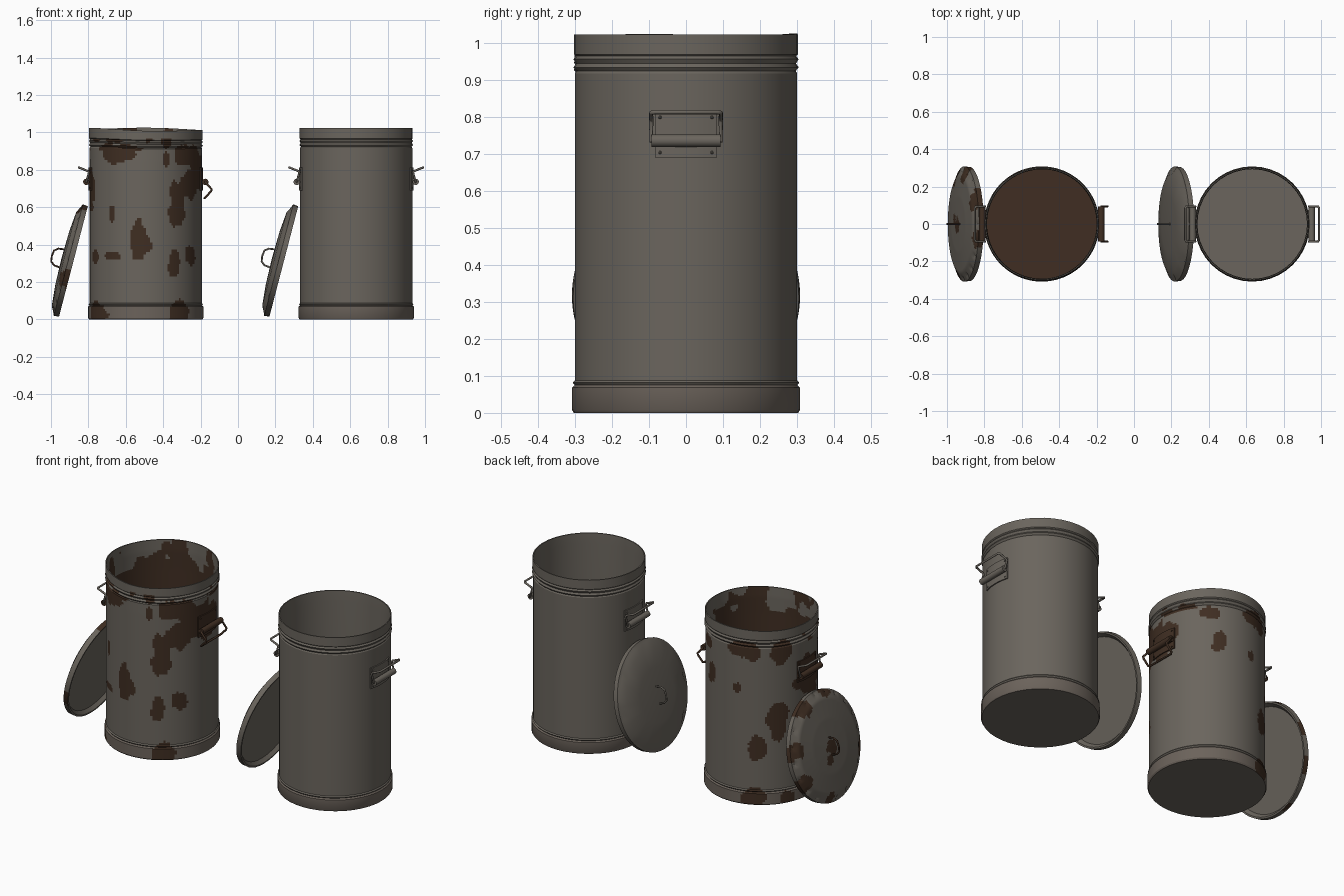
import bpy, bmesh, math
from math import sin, cos, radians, degrees, pi
from mathutils import Vector, Matrix, noise

cube = bpy.data.objects.get("Cube")
if cube:
    bpy.data.objects.remove(cube, do_unlink=True)


def material(name, color):
    mat = bpy.data.materials.new(name)
    mat.use_nodes = True
    mat.diffuse_color = (*color, 1)
    mat.node_tree.nodes["Principled BSDF"].inputs["Base Color"].default_value = (*color, 1)
    return mat


STEEL = material("dull steel", (.145, .13, .11))
BASE = material("warm steel", (.148, .124, .104))
RUST = material("dark rust", (.05, .027, .016))


def finish(bm, name, mats, matrix, rule=None):
    """Turn a bmesh into a smooth shaded object, coloured by a face rule."""
    bmesh.ops.recalc_face_normals(bm, faces=bm.faces)
    if rule:
        for f in bm.faces:
            f.material_index = rule(f.calc_center_median(), f.normal)
    mesh = bpy.data.meshes.new(name)
    bm.to_mesh(mesh)
    bm.free()
    for m in mats:
        mesh.materials.append(m)
    mesh.shade_smooth()
    mesh.set_sharp_from_angle(angle=radians(32))
    obj = bpy.data.objects.new(name, mesh)
    obj.matrix_world = matrix
    bpy.context.collection.objects.link(obj)
    return obj


def resample(profile, step):
    points = [Vector(profile[0])]
    for a, b in zip(profile, profile[1:]):
        a, b = Vector(a), Vector(b)
        n = max(1, math.ceil((b - a).length / step))
        points += [a.lerp(b, i / n) for i in range(1, n + 1)]
    return points


def lathe(profile, segs, step=9, tweak=None):
    """Revolve a profile of (radius, height) points about z."""
    bm = bmesh.new()
    rings = []
    for r, z in resample(profile, step):
        count = segs if r > 1e-5 else 1
        ring = []
        for i in range(count):
            a = 2 * pi * i / segs
            co = Vector((r * cos(a), r * sin(a), z))
            ring.append(bm.verts.new(tweak(co, a, i) if tweak else co))
        rings.append(ring)
    for p, q in zip(rings, rings[1:]):
        for i in range(segs):
            j = (i + 1) % segs
            loop = [p[i % len(p)], p[j % len(p)], q[j % len(q)], q[i % len(q)]]
            bm.faces.new(list(dict.fromkeys(loop)))
    return bm


def tube(name, points, radius, mat, matrix):
    curve = bpy.data.curves.new(name, "CURVE")
    curve.dimensions = "3D"
    curve.bevel_depth = radius
    curve.bevel_resolution = 2
    curve.use_fill_caps = True
    spline = curve.splines.new("POLY")
    spline.points.add(len(points) - 1)
    for p, co in zip(spline.points, points):
        p.co = (*co, 1)
    curve.materials.append(mat)
    obj = bpy.data.objects.new(name, curve)
    obj.matrix_world = matrix
    bpy.context.collection.objects.link(obj)


# Rust patches on the wall: angle, height, half angle, half height
PATCHES = [
    (-122, .89, 28, .05), (-95, .42, 11, .1), (-61, .3, 6, .08), (-36, .35, 9, .06),
    (-126, .34, 13, .025), (-127, .57, 4, .05), (-55, .6, 10, .13), (-35, .74, 20, .1),
    (-40, .87, 18, .09), (-5, .78, 24, .12), (-69, .86, 4, .04), (100, .68, 5, .03),
    (108, .9, 17, .05), (144, .89, 12, .07), (121, .33, 9, .08), (143, .48, 12, .1),
    (55, .87, 10, .04), (62, .71, 7, .06), (184, .7, 20, .12), (205, .33, 8, .04),
    (-150, .03, 16, .06), (-53, .03, 12, .07), (118, .03, 14, .06), (152, .02, 8, .05),
]


def wobble(co, scale):
    return noise.noise(co * scale) + .5 * noise.noise(co * scale * 2.3)


def wall_rust(co, normal):
    if normal.z < -.9:
        return 0
    plain = 1 if co.z < .075 else 0
    radial = Vector((co.x, co.y, 0))
    if normal.dot(radial) < -.01 or (normal.z > .9 and co.z < .5):
        bare = co.z > .87 and wobble(co, 7) + (co.z - .95) * 3 > .05
        return 0 if bare else 2
    az = degrees(math.atan2(co.y, co.x))
    limit = 1 + .9 * wobble(co, 11)
    for a, z, da, dz in PATCHES:
        turn = (az - a + 180) % 360 - 180
        if (turn / da) ** 2 + ((co.z - z) / dz) ** 2 < limit:
            return 2
    return 2 if .9 < co.z < .965 and wobble(co, 9) > .25 else plain


# Rust spots on the lid: x, y, radius
SPOTS = [(0, -.01, .045), (-.07, .03, .03), (.05, .28, .06), (-.13, .26, .05),
         (.26, .13, .06), (.29, -.08, .05), (-.28, .07, .04), (-.1, -.29, .05)]


def lid_rust(co, normal):
    if normal.z < -.5:
        return 0
    limit = 1 + wobble(co, 14)
    return 2 * any(((co.x - x) ** 2 + (co.y - y) ** 2) / r ** 2 < limit for x, y, r in SPOTS)


def dent(co, a, i):
    k = max(0, (co.z - .85) / .17)
    drop = .014 * (.5 + .5 * cos(a + radians(50))) ** 2 + .003 * sin(3 * a)
    grow = 1 + .006 * k * sin(2 * a + 1)
    return Vector((co.x * grow, co.y * grow, co.z - k * drop))


def crimp(co, a, i):
    # small pinches around the lid shoulder
    r = math.hypot(co.x, co.y)
    if i % 6 == 0 and .28 < r < .3 and co.z > .03:
        co.z -= .007
    return co


BODY = [(0, 0), (.303, 0), (.308, .008), (.308, .068), (.301, .075), (.306, .082),
        (.3, .088), (.3, .917), (.296, .923), (.304, .933), (.297, .943), (.304, .955),
        (.297, .963), (.302, .968), (.302, 1.022), (.296, 1.022), (.293, .96),
        (.293, .02), (0, .02)]
LID = [(0, .02), (.28, .02), (.296, 0), (.305, 0), (.308, .028), (.291, .036),
       (.258, .052), (.15, .062), (0, .066)]


def handle(label, place, side, swing, plate_mat, bail_mat):
    flip = place @ Matrix.Diagonal((side, 1, 1, 1))
    px, pz = .318, .735

    # curved backing plate that follows the wall
    bm = bmesh.new()
    rows = []
    for k in range(9):
        y = .084 * (k / 4 - 1)
        x = math.sqrt(.3 ** 2 - y * y)
        rows.append([bm.verts.new((x + o, y, z))
                     for o, z in ((-.004, .69), (.006, .69), (.006, .812), (-.004, .812))])
    for p, q in zip(rows, rows[1:]):
        for i in range(4):
            bm.faces.new((p[i], p[i - 1], q[i - 1], q[i]))
    bm.faces.new(rows[0])
    bm.faces.new(rows[-1])
    # rivets
    for y in (-.07, .07):
        for z in (.703, .798):
            spot = Matrix.Translation((math.sqrt(.3 ** 2 - y * y) + .006, y, z))
            bmesh.ops.create_icosphere(bm, subdivisions=1, radius=.005, matrix=spot)
    # rolled sleeve that holds the bail
    bmesh.ops.create_cone(bm, cap_ends=True, segments=14, radius1=.017, radius2=.017, depth=.185,
                          matrix=Matrix.Translation((px, 0, pz)) @ Matrix.Rotation(pi / 2, 4, "X"))
    finish(bm, label + "_handle_bracket", [plate_mat], flip)

    # bent wire bail, swung about the sleeve
    def at(dx, dz, y):
        t = radians(swing)
        return (px + dx * cos(t) + dz * sin(t), y, pz + dz * cos(t) - dx * sin(t))
    half = [(0, 0, .085), (0, 0, .094), (-.014, .05, .094), (-.008, .058, .094),
            (.034, .075, .094), (.04, .077, .085)]
    path = [at(a, b, -y) for a, b, y in half] + [at(a, b, y) for a, b, y in reversed(half)]
    tube(label + "_handle_bail", path, .006, bail_mat, flip)


def bin_set(label, x, rusty):
    place = Matrix.Translation((x, 0, 0))
    mats = [STEEL, BASE, RUST]

    # can
    if rusty:
        finish(lathe(BODY, 160, .013, dent), label + "_can", mats, place, wall_rust)
    else:
        finish(lathe(BODY, 40), label + "_can", mats, place,
               lambda co, n: int(co.z < .075 and n.z > -.9 and co.xy.length > .296))

    # side handles
    metal = RUST if rusty else STEEL
    handle(label + "_left", place, 1, 155 if rusty else 0, metal, metal)
    handle(label + "_right", place, -1, 0, metal, STEEL)

    # lid leaning on the wall
    lean = place @ Matrix.Translation((-.387, 0, .31)) @ Matrix.Rotation(radians(-75.4), 4, "Y")
    step = .012 if rusty else 9
    finish(lathe(LID, 120 if rusty else 48, step, crimp), label + "_lid", mats, lean,
           lid_rust if rusty else None)

    # lid grip
    grip = [(-.05, 0, .06), (-.046, 0, .095), (-.03, 0, .115), (0, 0, .119)]
    grip += [(-a, b, c) for a, b, c in reversed(grip[:-1])]
    tube(label + "_lid_grip", grip, .005, metal, lean)


bin_set("rusty", -.493, True)
bin_set("clean", .632, False)
